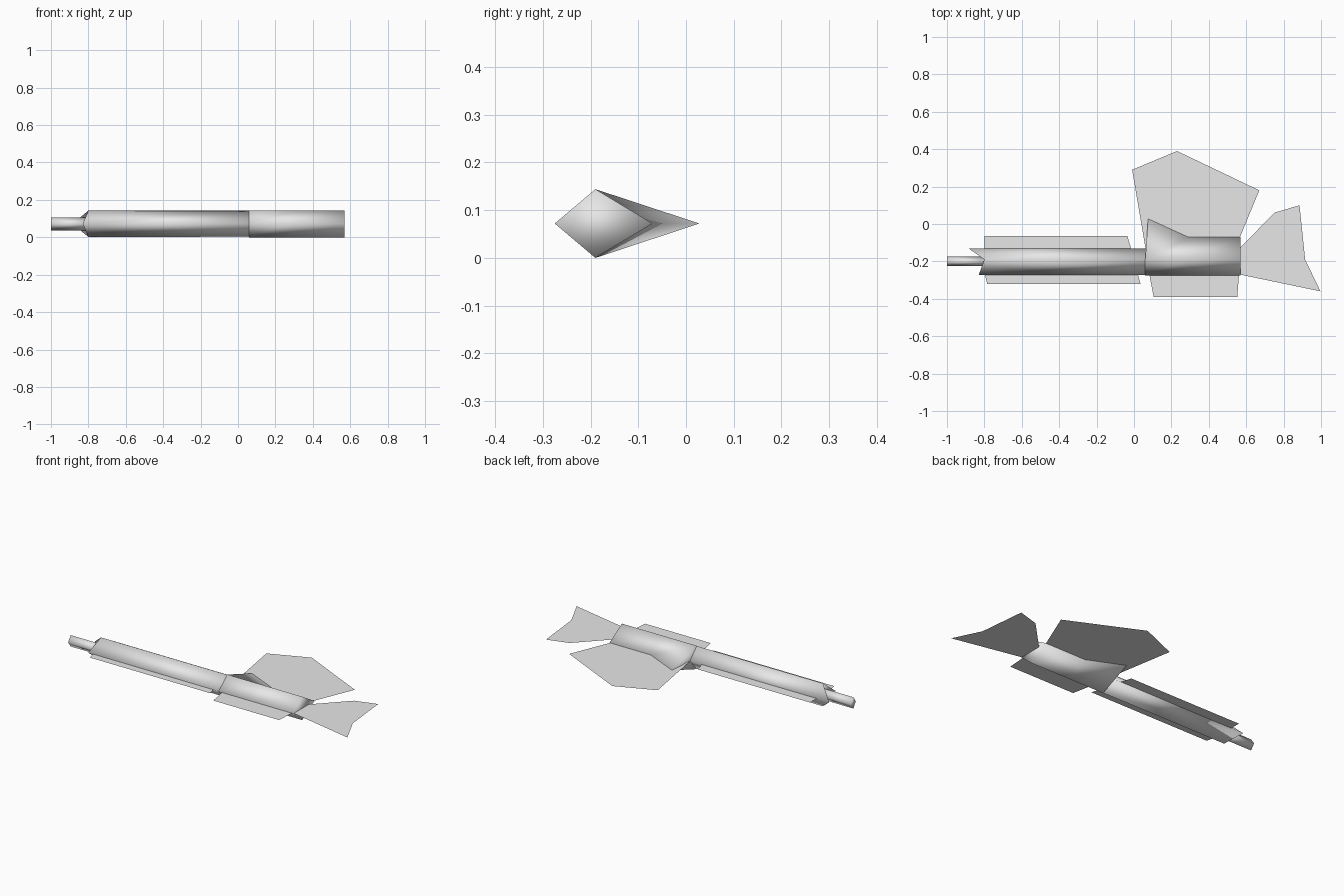
import bpy
import bmesh

cube = bpy.data.objects.get("Cube")
if cube:
    bpy.data.objects.remove(cube, do_unlink=True)

MID = 0.072  # height of the flat blades and of the body's side edges

grey = bpy.data.materials.new("plain grey")
grey.use_nodes = True
grey.diffuse_color = (0.8, 0.8, 0.8, 1)
grey.node_tree.nodes["Principled BSDF"].inputs["Base Color"].default_value = (0.8, 0.8, 0.8, 1)


def finish(name, bm, smooth):
    mesh = bpy.data.meshes.new(name)
    bm.to_mesh(mesh)
    bm.free()
    for p in mesh.polygons:
        p.use_smooth = smooth
    mesh.materials.append(grey)
    obj = bpy.data.objects.new(name, mesh)
    bpy.context.collection.objects.link(obj)
    return obj


def diamond_tube(name, sections, half_height):
    """Loft diamonds; each section is front, ridge and back points in (x, y)."""
    bm = bmesh.new()
    rings = []
    for front, ridge, back in sections:
        rings.append([bm.verts.new(c) for c in (
            (*front, MID), (*ridge, MID + half_height),
            (*back, MID), (*ridge, MID - half_height))])
    for a, b in zip(rings, rings[1:]):
        for i in range(4):
            j = (i + 1) % 4
            bm.faces.new((a[i], a[j], b[j], b[i]))
    # End caps, split along the ridge line
    for f, r, b, u in (rings[0], rings[-1]):
        bm.faces.new((f, r, u))
        bm.faces.new((r, b, u))
    bmesh.ops.recalc_face_normals(bm, faces=bm.faces)
    return finish(name, bm, True)


def blade(name, outline):
    """Flat upward-facing sheet from an anticlockwise outline."""
    bm = bmesh.new()
    face = bm.faces.new([bm.verts.new((x, y, MID)) for x, y in outline])
    face.normal_update()
    if face.normal.z < 0:
        face.normal_flip()
    return finish(name, bm, False)


# Diamond-section shafts
diamond_tube("tip_rod", [
    ((-1.0, -0.225), (-1.0, -0.2), (-1.0, -0.175)),
    ((-0.78, -0.225), (-0.78, -0.2), (-0.78, -0.175))], 0.035)
diamond_tube("long_shaft", [
    ((-0.83, -0.272), (-0.8, -0.19), (-0.885, -0.13)),
    ((0.08, -0.272), (0.08, -0.19), (0.08, -0.13))], 0.0705)

# Rear housing with a flare on its back side
diamond_tube("rear_housing", [
    ((0.06, -0.275), (0.06, -0.19), (0.075, 0.028)),
    ((0.29, -0.275), (0.29, -0.19), (0.29, -0.07)),
    ((0.57, -0.275), (0.57, -0.19), (0.57, -0.07))], 0.072)

# Flat blades
blade("shaft_back_blade", [(-0.8, -0.15), (-0.01, -0.15), (-0.035, -0.065), (-0.8, -0.065)])
blade("shaft_front_blade", [(-0.8, -0.26), (-0.785, -0.32), (0.035, -0.32), (0.018, -0.26)])
blade("housing_front_blade", [(0.08, -0.26), (0.105, -0.39), (0.552, -0.39), (0.562, -0.26)])
blade("large_fin", [(0.065, -0.15), (0.55, -0.11), (0.67, 0.18), (0.23, 0.39), (-0.01, 0.29)])
blade("tail_fin", [(0.565, -0.27), (0.997, -0.36), (0.915, -0.19), (0.885, 0.1),
                   (0.75, 0.06), (0.565, -0.13)])
